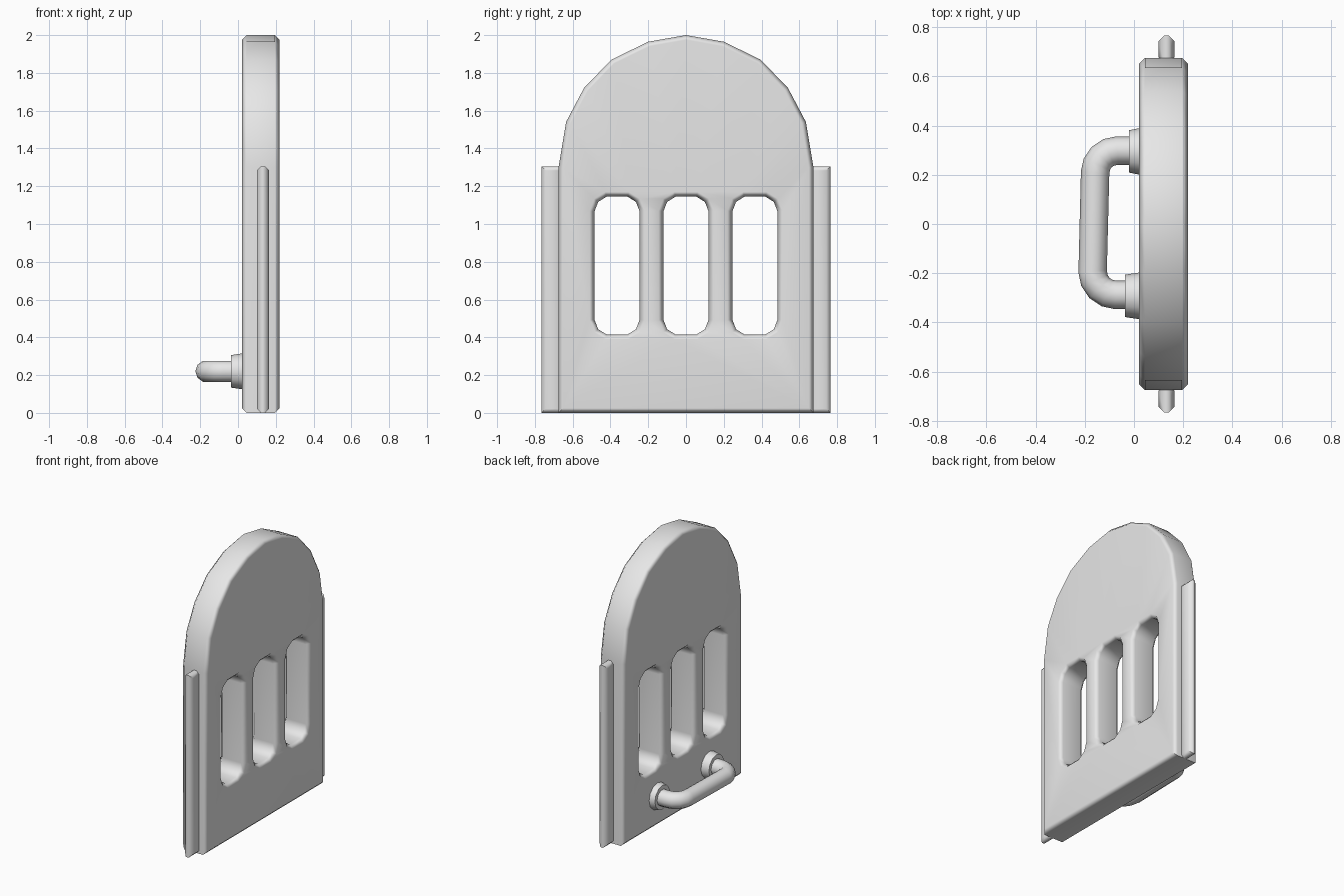
import bpy, bmesh, math
from mathutils import Vector

if "Cube" in bpy.data.objects:
    bpy.data.objects.remove(bpy.data.objects["Cube"], do_unlink=True)

GREY = (0.8, 0.8, 0.8, 1)
grey = bpy.data.materials.new("plain grey")
grey.use_nodes = True
grey.diffuse_color = GREY
grey.node_tree.nodes["Principled BSDF"].inputs["Base Color"].default_value = GREY


def finish(obj, angle=50):
    """Assign the colour and smooth soft edges."""
    obj.data.materials.clear()
    obj.data.materials.append(grey)
    bpy.ops.object.select_all(action='DESELECT')
    obj.select_set(True)
    bpy.context.view_layer.objects.active = obj
    bpy.ops.object.shade_smooth_by_angle(angle=math.radians(angle))
    obj.modifiers.new("weighted normals", 'WEIGHTED_NORMAL').keep_sharp = True


def add_object(name, bm):
    bmesh.ops.recalc_face_normals(bm, faces=bm.faces[:])
    mesh = bpy.data.meshes.new(name)
    bm.to_mesh(mesh)
    bm.free()
    obj = bpy.data.objects.new(name, mesh)
    bpy.context.collection.objects.link(obj)
    return obj


def inset(loop, amount):
    """Shift an outline to its left-hand side with mitred corners."""
    points = [Vector(p) for p in loop]
    result = []
    for i, p in enumerate(points):
        before = (p - points[i - 1]).normalized()
        after = (points[(i + 1) % len(points)] - p).normalized()
        n1, n2 = Vector((-before.y, before.x)), Vector((-after.y, after.x))
        result.append(p + (n1 + n2) * amount / (1 + n1.dot(n2)))
    return result


def chamfered_plate(name, loops, x0, x1, bevel):
    """Plate across x from an outline and its holes, with chamfered rims."""
    bm = bmesh.new()
    caps = ([], [])
    for loop in loops:
        small = inset(loop, bevel)
        layers = ((small, x0), (loop, x0 + bevel), (loop, x1 - bevel), (small, x1))
        rings = [[bm.verts.new((x, p[0], p[1])) for p in pts] for pts, x in layers]
        n = len(loop)
        for a, b in zip(rings, rings[1:]):
            for i in range(n):
                j = (i + 1) % n
                bm.faces.new((a[i], a[j], b[j], b[i]))
        for cap, ring in zip(caps, (rings[0], rings[-1])):
            cap += [bm.edges.get((ring[i - 1], ring[i])) for i in range(n)]
    for cap in caps:
        bmesh.ops.triangle_fill(bm, edges=cap, use_beauty=True)
    return add_object(name, bm)


# Arched door slab with three rounded slots
arch = [(0.675, 0), (0.675, 1.3), (0.635, 1.54), (0.54, 1.72), (0.395, 1.87), (0.2, 1.965)]
outline = arch + [(0, 2)] + [(-y, z) for y, z in reversed(arch)]
quarter = [(0.12, 0.285), (0.1, 0.337), (0.055, 0.365)]
top = quarter + [(-y, z) for y, z in reversed(quarter)]
slot = top + [(-y, -z) for y, z in top]
slots = [[(y + c, z + 0.78) for y, z in reversed(slot)] for c in (-0.365, 0, 0.365)]
finish(chamfered_plate("door_slab", [outline] + slots, 0.02, 0.22, 0.025))

# Guide rails on both edges
for side, name in ((1, "back_rail"), (-1, "front_rail")):
    y0, y1 = sorted((side * 0.655, side * 0.765))
    rail = chamfered_plate(name, [[(y0, 0), (y1, 0), (y1, 1.305), (y0, 1.305)]],
                           0.1, 0.165, 0.022)
    finish(rail)

# Handle mounts
for name, y, tip in (("back_mount", 0.295, -0.02), ("front_mount", -0.292, -0.037)):
    bpy.ops.mesh.primitive_cone_add(
        vertices=12, radius1=0.086, radius2=0.096, depth=0.03 - tip,
        location=((0.03 + tip) / 2, y, 0.22), rotation=(0, math.pi / 2, 0))
    mount = bpy.context.object
    mount.name = name
    finish(mount)


# Bent handle bar
def bend(cx, cy, radius, start, end, steps=4):
    angles = [math.radians(start + (end - start) * i / steps) for i in range(steps + 1)]
    return [(cx + radius * math.cos(a), cy + radius * math.sin(a)) for a in angles]


path = [(0.03, 0.298)] + bend(-0.068, 0.208, 0.09, 90, 180)
path += bend(-0.073, -0.193, 0.095, 180, 270) + [(0.03, -0.288)]
curve = bpy.data.curves.new("handle_bar", 'CURVE')
curve.dimensions = '3D'
curve.bevel_depth = 0.058
curve.bevel_resolution = 3
curve.use_fill_caps = True
spline = curve.splines.new('POLY')
spline.points.add(len(path) - 1)
for point, (x, y) in zip(spline.points, path):
    point.co = (x, y, 0.22, 1)
bar = bpy.data.objects.new("handle_bar", curve)
bpy.context.collection.objects.link(bar)
bpy.ops.object.select_all(action='DESELECT')
bar.select_set(True)
bpy.context.view_layer.objects.active = bar
bpy.ops.object.convert(target='MESH')
finish(bpy.context.object)
